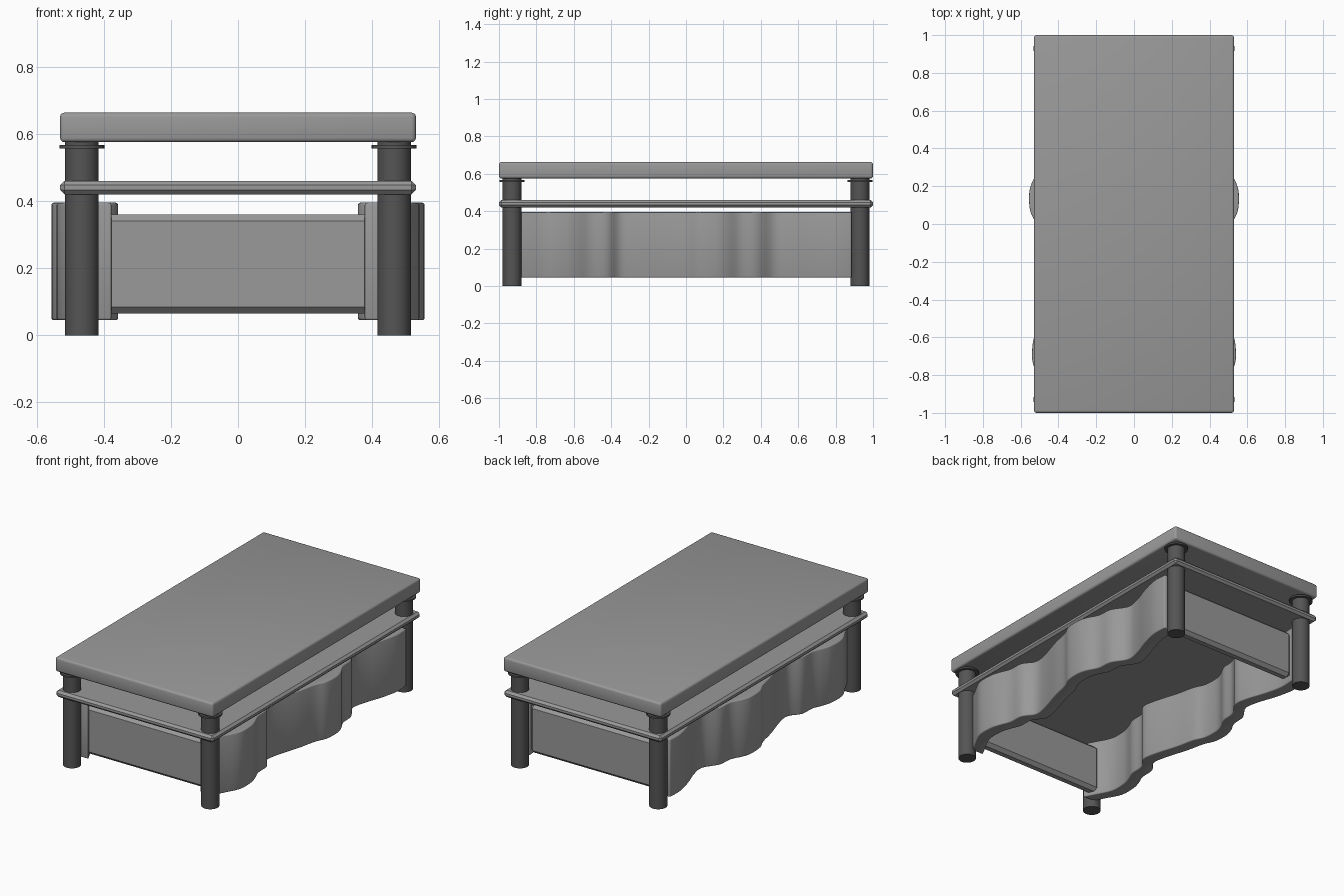
import bpy
import bmesh
import math
from mathutils import Matrix

cube = bpy.data.objects.get("Cube")
if cube:
    bpy.data.objects.remove(cube, do_unlink=True)


def make_material(name, value):
    mat = bpy.data.materials.new(name)
    mat.use_nodes = True
    colour = (value, value, value, 1)
    mat.diffuse_color = colour
    mat.node_tree.nodes["Principled BSDF"].inputs["Base Color"].default_value = colour
    return mat


panel_grey = make_material("panel grey", 0.32)
leg_grey = make_material("dark leg grey", 0.09)


def finish(name, bm, mat, bevel=0, segments=1):
    """Bevel the hard edges, then turn the bmesh into a shaded object."""
    bmesh.ops.recalc_face_normals(bm, faces=bm.faces)
    if bevel:
        hard = [e for e in bm.edges if e.calc_face_angle(0) > math.radians(50)]
        bmesh.ops.bevel(bm, geom=hard, offset=bevel, segments=segments,
                        profile=0.5, affect='EDGES', clamp_overlap=True)
    mesh = bpy.data.meshes.new(name)
    bm.to_mesh(mesh)
    bm.free()
    mesh.materials.append(mat)
    obj = bpy.data.objects.new(name, mesh)
    bpy.context.collection.objects.link(obj)
    bpy.ops.object.select_all(action='DESELECT')
    obj.select_set(True)
    bpy.context.view_layer.objects.active = obj
    bpy.ops.object.shade_smooth_by_angle(angle=math.radians(35))
    return obj


def box(name, half_x, y0, y1, z0, z1, bevel, segments):
    bm = bmesh.new()
    place = (Matrix.Translation((0, (y0 + y1) / 2, (z0 + z1) / 2))
             @ Matrix.Diagonal((2 * half_x, y1 - y0, z1 - z0, 1)))
    bmesh.ops.create_cube(bm, size=1, matrix=place)
    return finish(name, bm, panel_grey, bevel, segments)


def cylinder(name, x, y, z0, z1, radius):
    bm = bmesh.new()
    bmesh.ops.create_cone(bm, cap_ends=True, segments=32, radius1=radius,
                          radius2=radius, depth=z1 - z0,
                          matrix=Matrix.Translation((x, y, (z0 + z1) / 2)))
    return finish(name, bm, leg_grey)


def smooth_path(knots, steps):
    """Catmull-Rom curve through the knots."""
    padded = [knots[0]] + knots + [knots[-1]]
    path = []
    for a, b, c, d in zip(padded, padded[1:], padded[2:], padded[3:]):
        for i in range(steps):
            t = i / steps
            path.append(tuple(
                0.5 * (2 * q + (r - p) * t + (2 * p - 5 * q + 4 * r - s) * t * t
                       + (3 * q - p - 3 * r + s) * t ** 3)
                for p, q, r, s in zip(a, b, c, d)))
    return path + [knots[-1]]


# Table top and shelf
box("table_top", 0.53, -1, 1, 0.575, 0.663, 0.013, 3)
box("shelf", 0.53, -1, 1, 0.42, 0.46, 0.013, 1)

# Flat boards between the legs at each end
box("front_board", 0.43, -0.89, -0.82, 0.065, 0.36, 0.02, 1)
box("back_board", 0.43, 0.82, 0.89, 0.065, 0.36, 0.02, 1)

# Legs with thin collars under the top
for end, y in (("front", -0.93), ("back", 0.93)):
    for side, x in (("right", -0.465), ("left", 0.465)):
        cylinder(f"{end}_{side}_leg", x, y, 0, 0.58, 0.05)
        cylinder(f"{end}_{side}_collar", x, y, 0.557, 0.567, 0.067)

# Wavy side panels: outer edge as (y, x), front to back
wave = smooth_path([
    (-0.9, 0.455), (-0.84, 0.485), (-0.74, 0.535), (-0.64, 0.537),
    (-0.58, 0.522), (-0.51, 0.495), (-0.42, 0.488), (-0.35, 0.44),
    (-0.26, 0.45), (-0.11, 0.495), (0, 0.52), (0.07, 0.55), (0.16, 0.555),
    (0.22, 0.54), (0.29, 0.505), (0.38, 0.495), (0.47, 0.44),
    (0.56, 0.45), (0.68, 0.49), (0.79, 0.515), (0.885, 0.512)], 4)
thickness = 0.08
for side, sign in (("right", -1), ("left", 1)):
    bm = bmesh.new()
    outline = wave + [(y, x - thickness) for y, x in reversed(wave)]
    base = bm.faces.new([bm.verts.new((sign * x, y, 0.045)) for y, x in outline])
    top = bmesh.ops.extrude_face_region(bm, geom=[base], use_keep_orig=True)
    bmesh.ops.translate(bm, vec=(0, 0, 0.35), verts=[
        v for v in top["geom"] if isinstance(v, bmesh.types.BMVert)])
    finish(f"{side}_wavy_panel", bm, panel_grey, 0.024, 3)
